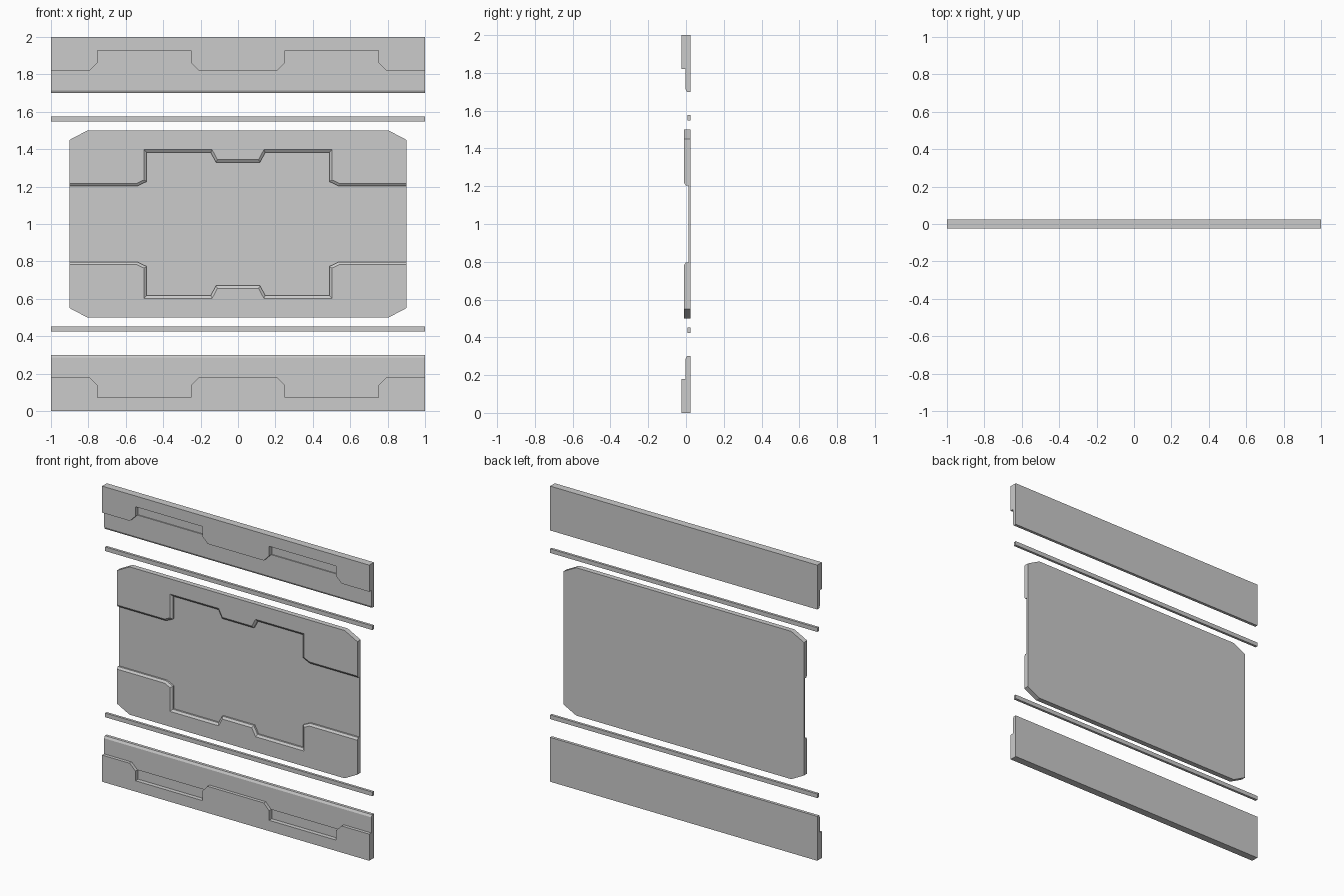
import bpy, bmesh

if "Cube" in bpy.data.objects:
    bpy.data.objects.remove(bpy.data.objects["Cube"])

BACK = 0.025


def loft(name, layers, flip=False, hide=False):
    """Stack matching x-z outlines at given y depths into a solid."""
    bm = bmesh.new()
    rings = []
    for y, pts in layers:
        rings.append([bm.verts.new((x, y, 2 - z if flip else z)) for x, z in pts])
    bm.faces.new(rings[0])
    bm.faces.new(rings[-1])
    for a, b in zip(rings, rings[1:]):
        n = len(a)
        for i in range(n):
            j = (i + 1) % n
            bm.faces.new((a[i], a[j], b[j], b[i]))
    bmesh.ops.recalc_face_normals(bm, faces=bm.faces)
    me = bpy.data.meshes.new(name)
    bm.to_mesh(me)
    bm.free()
    ob = bpy.data.objects.new(name, me)
    bpy.context.collection.objects.link(ob)
    ob.hide_render = hide
    return ob


def rect(x0, x1, z0, z1):
    return [(x0, z0), (x1, z0), (x1, z1), (x0, z1)]


def symmetric(left):
    """Complete a left-half path with its mirror image in x."""
    return left + [(-x, z) for x, z in reversed(left)]


for side, flip in (("upper", False), ("lower", True)):
    # Beam plate with a chamfered inner edge
    beam = loft(side + "_beam_plate", [
        (-0.003, rect(-1, 1, 1.715, 2)),
        (0.005, rect(-1, 1, 1.70, 2)),
        (BACK, rect(-1, 1, 1.70, 2))], flip)

    # Shallow slots in the beam plate
    for i, x in enumerate((-0.75, 0.25)):
        slot = rect(x, x + 0.5, 1.862, 1.927)
        cutter = loft(f"{side}_slot_cutter_{i}", [(-0.1, slot), (0.004, slot)], flip, True)
        cutter.hide_viewport = True
        cut = beam.modifiers.new("slot", 'BOOLEAN')
        cut.operation = 'DIFFERENCE'
        cut.solver = 'EXACT'
        cut.object = cutter

    # Raised, notched front of the beam
    trim = symmetric([(-1, 2), (-1, 1.82), (-0.793, 1.82), (-0.75, 1.862),
                      (-0.75, 1.927), (-0.25, 1.927), (-0.25, 1.862), (-0.21, 1.82)])
    loft(side + "_beam_trim", [(-0.025, trim), (-0.003, trim)], flip)

    # Thin strip between beam and panel
    strip = rect(-1, 1, 1.548, 1.576)
    loft(side + "_strip", [(0.008, strip), (BACK, strip)], flip)

    # Raised stepped border of the panel with a bevelled inner edge
    corner = [(-0.805, 1.5), (-0.9, 1.45)]
    front = symmetric(corner + [(-0.9, 1.217), (-0.542, 1.217), (-0.502, 1.236),
                                (-0.502, 1.397), (-0.138, 1.397), (-0.11, 1.344)])
    base = symmetric(corner + [(-0.9, 1.203), (-0.538, 1.203), (-0.488, 1.227),
                               (-0.488, 1.383), (-0.146, 1.383), (-0.118, 1.33)])
    loft(side + "_panel_border", [(-0.01, front), (0.0, base), (0.012, base)], flip)

# Panel back plate with clipped corners
plate = symmetric([(-0.805, 1.5), (-0.9, 1.45), (-0.9, 0.55), (-0.805, 0.5)])
loft("panel_plate", [(0.012, plate), (BACK, plate)])
